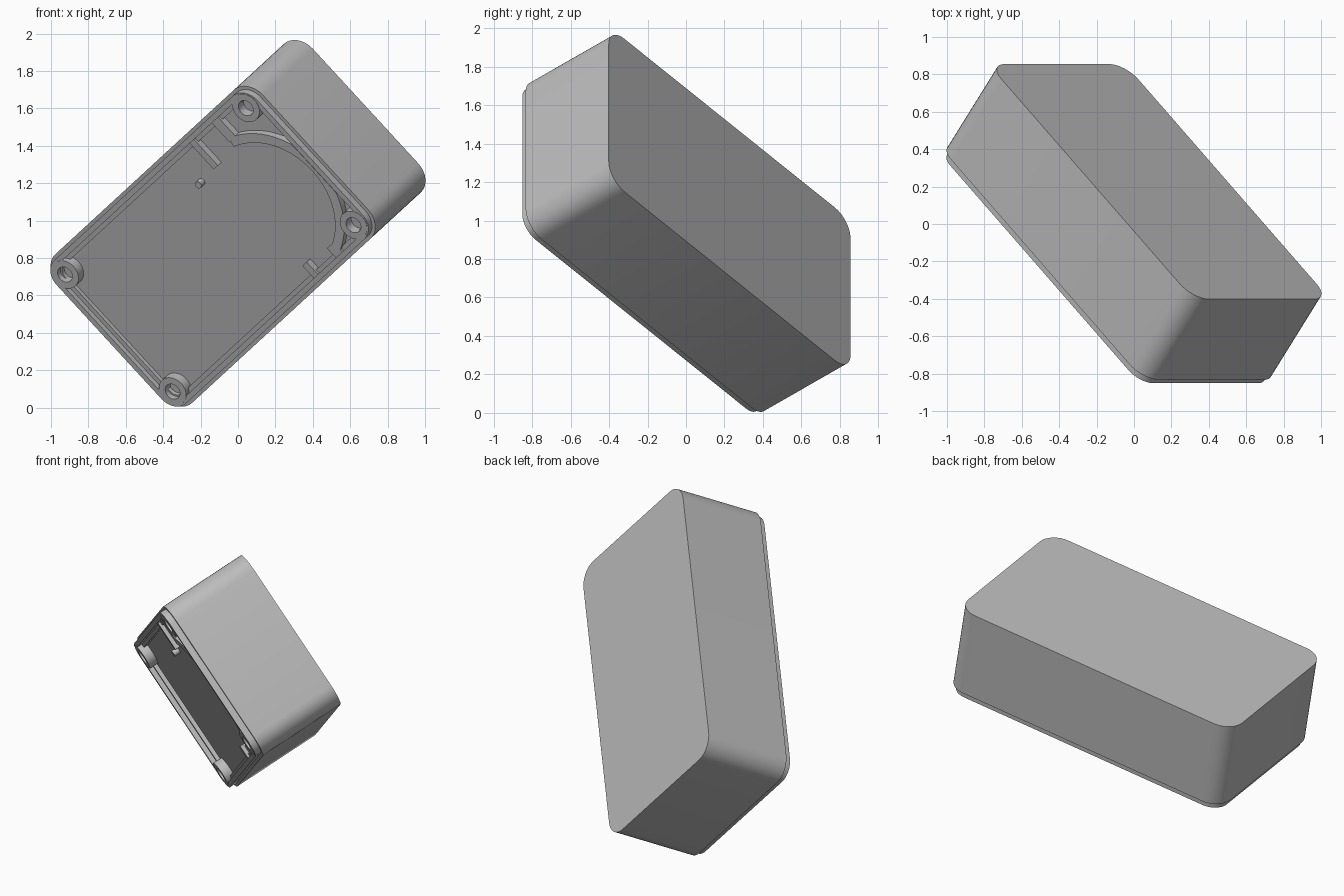
import bpy, bmesh
from math import cos, sin, pi, radians
from mathutils import Vector, Matrix

if "Cube" in bpy.data.objects:
    bpy.data.objects.remove(bpy.data.objects["Cube"], do_unlink=True)

# Tilted frame: u = length, v = width, w = depth from rim to back
U = Vector((0.562, -0.645, 0.517)).normalized()
V = Vector((U.z, 0, -U.x)).normalized()
W = U.cross(V)
FRAME = Matrix((U, V, W)).transposed().to_4x4()
FRAME.translation = (-0.134, -0.205, 0.862)

HALF_L, HALF_W, RADIUS, DEPTH = 0.974, 0.54, 0.125, 0.565
FLOOR, RAISED = 0.015, -0.025

grey = bpy.data.materials.new("plain grey")
grey.use_nodes = True
grey.diffuse_color = (0.5, 0.5, 0.5, 1)
grey.node_tree.nodes["Principled BSDF"].inputs["Base Color"].default_value = grey.diffuse_color


def finish(name, bm):
    bmesh.ops.recalc_face_normals(bm, faces=bm.faces)
    mesh = bpy.data.meshes.new(name)
    bm.to_mesh(mesh)
    bm.free()
    mesh.materials.append(grey)
    ob = bpy.data.objects.new(name, mesh)
    bpy.context.collection.objects.link(ob)
    ob.matrix_world = FRAME
    bpy.ops.object.select_all(action="DESELECT")
    ob.select_set(True)
    bpy.context.view_layer.objects.active = ob
    bpy.ops.object.shade_smooth_by_angle(angle=radians(30))
    return ob


def skin(name, loops, closed=False):
    """Bridge equal loops of points; cap both ends or join them."""
    bm = bmesh.new()
    rows = [[bm.verts.new(p) for p in loop] for loop in loops]
    pairs = list(zip(rows, rows[1:]))
    if closed:
        pairs.append((rows[-1], rows[0]))
    else:
        bm.faces.new(rows[0])
        bm.faces.new(rows[-1])
    for a, b in pairs:
        for i in range(len(a)):
            j = (i + 1) % len(a)
            bm.faces.new((a[i], a[j], b[j], b[i]))
    return finish(name, bm)


def rounded_loop(inset, w, steps=8):
    pts = []
    for k, (su, sv) in enumerate([(1, 1), (-1, 1), (-1, -1), (1, -1)]):
        for i in range(steps + 1):
            t = (k + i / steps) * pi / 2
            pts.append((su * (HALF_L - RADIUS) + (RADIUS - inset) * cos(t),
                        sv * (HALF_W - RADIUS) + (RADIUS - inset) * sin(t), w))
    return pts


def circle(u, v, r, w, n=32):
    return [(u + r * cos(2 * pi * i / n), v + r * sin(2 * pi * i / n), w) for i in range(n)]


def prism(name, outline, w0=RAISED, w1=FLOOR + 0.01):
    return skin(name, [[(u, v, w) for u, v in outline] for w in (w0, w1)])


def bar(name, u0, u1, v0, v1):
    return prism(name, [(u0, v0), (u1, v0), (u1, v1), (u0, v1)])


# Case: back, walls, stepped lip, ledge and shallow floor
skin("case", [rounded_loop(i, w) for i, w in [
    (0, DEPTH), (0, 0), (0.02, 0), (0.02, -0.04), (0.05, -0.04),
    (0.05, -0.01), (0.075, -0.01), (0.075, FLOOR)]])

# Screw bosses in the corners
for su, end in ((1, "upper"), (-1, "lower")):
    for sv, side in ((-1, "right"), (1, "left")):
        u, v = su * 0.86, sv * 0.425
        skin(f"{end}_{side}_boss", [
            circle(u, v, 0.083, FLOOR + 0.01), circle(u, v, 0.083, -0.042),
            circle(u, v, 0.045, -0.042), circle(u, v, 0.045, FLOOR + 0.01)], closed=True)

# Curved rib at the upper end
angles = [radians(-75 + 150 * i / 32) for i in range(33)]


def arc(r):
    return [(min(0.5 + r * cos(t), 0.91), max(-0.49, min(0.06 + r * sin(t), 0.49))) for t in angles]


prism("curved_rib", arc(0.39) + arc(0.445)[::-1])

# Short bars on the side walls
bar("upper_right_bar", 0.6, 0.66, -0.49, -0.35)
bar("upper_left_bar", 0.6, 0.66, 0.42, 0.49)
bar("middle_right_bar", 0.39, 0.43, -0.49, -0.3)
bar("middle_left_bar", 0.39, 0.43, 0.4, 0.49)

# Small locating pin
prism("pin", [p[:2] for p in circle(0.236, -0.295, 0.02, 0, 16)])
